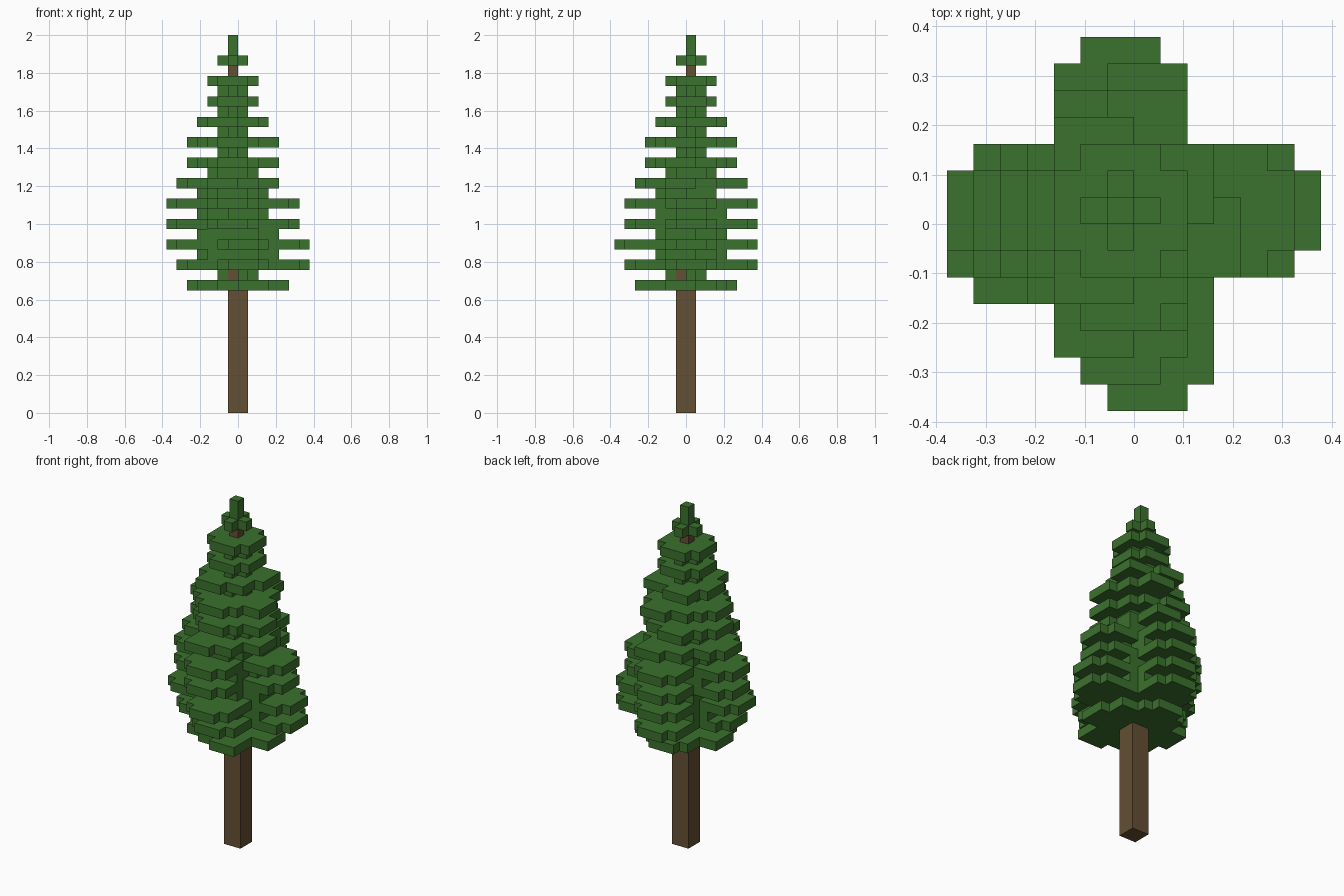
import bpy, bmesh, math, random
from mathutils import Vector

random.seed(4)
U = 2 / 37                      # edge of one block
LEAF_START, TRUNK_STEP, TOP = 12, 18, 35

if "Cube" in bpy.data.objects:
    bpy.data.objects.remove(bpy.data.objects["Cube"])


def material(name, rgb):
    mat = bpy.data.materials.new(name)
    mat.use_nodes = True
    mat.diffuse_color = (*rgb, 1)
    bsdf = mat.node_tree.nodes["Principled BSDF"]
    bsdf.inputs["Base Color"].default_value = (*rgb, 1)
    bsdf.inputs["Roughness"].default_value = 0.9
    return mat


def block_object(name, cells, solid, mat):
    """Mesh of the outer block faces, leaving out those hidden by solid cells."""
    bm = bmesh.new()
    for cell in cells:
        centre = Vector(cell) + Vector((0.5, 0.5, 0.5))
        for axis in range(3):
            for sign in (-1, 1):
                n = Vector((0, 0, 0))
                n[axis] = sign
                if tuple(int(a + b) for a, b in zip(cell, n)) in solid:
                    continue
                s = Vector((0, 0, 0))
                s[(axis + 1) % 3] = 0.5
                t = n.cross(s)
                mid = centre + n / 2
                corners = (mid - s - t, mid + s - t, mid + s + t, mid - s + t)
                bm.faces.new([bm.verts.new(c * U) for c in corners])
    bmesh.ops.remove_doubles(bm, verts=bm.verts, dist=U / 50)
    bmesh.ops.dissolve_limit(bm, angle_limit=math.radians(1),
                             verts=bm.verts, edges=bm.edges)
    mesh = bpy.data.meshes.new(name)
    bm.to_mesh(mesh)
    bm.free()
    mesh.materials.append(mat)
    obj = bpy.data.objects.new(name, mesh)
    bpy.context.collection.objects.link(obj)
    return obj


# Trunk: two blocks thick below, one block thick above
def trunk_cells(z):
    if z < TRUNK_STEP:
        return {(x, y, z) for x in (-1, 0) for y in (-1, 0)}
    return {(-1, 0, z)}


trunk = set().union(*(trunk_cells(z) for z in range(TOP)))

# Branch lengths per layer, in the order +x, +y, -x, -y
lengths = {12: 4, 13: 1, 14: (6, 6, 5, 5), 15: (3, 3, 3, 2), 16: 6,
           17: (3, 3, 3, 2), 18: 6, 19: 3, 20: 6, 21: (3, 2, 3, 3),
           22: (4, 5, 5, 5), 23: 2, 24: 4, 25: 1, 26: 4, 27: 1, 28: 3,
           29: 1, 30: 2, 31: 1, 32: 2, 34: 1}
directions = ((1, 0), (0, 1), (-1, 0), (0, -1))
thick_bases = ((0, 0), (-1, 0), (-1, -1), (0, -1))


def branch(base, direction, n, z):
    """Five-wide bough with a narrower tip."""
    dx, dy = direction
    shift = random.choice((-1, 0, 1)) if 3 <= n <= 5 else 0
    cells = set()
    for d in range(n + 1):
        tip = d == n
        half = min(2, n - 1) if tip and n < 2 else (1 if tip else min(2, n))
        if n == 1:
            half = 0
        off = shift if tip else 0
        for w in range(off - half, off + half + 1):
            cells.add((base[0] + dx * d - dy * w, base[1] + dy * d + dx * w, z))
    return cells


# Foliage layers and the leader shoot on top
foliage = {(-1, 0, TOP), (-1, 0, TOP + 1)}
for z, reach in lengths.items():
    reach = reach if isinstance(reach, tuple) else (reach,) * 4
    for base, direction, n in zip(thick_bases, directions, reach):
        foliage |= branch(base if z < TRUNK_STEP else (-1, 0), direction, n, z)
foliage -= trunk

bark = material("bark brown", (0.130, 0.080, 0.033))
needles = material("needle green", (0.044, 0.165, 0.026))
block_object("trunk", trunk, trunk, bark)
block_object("foliage", foliage, foliage | trunk, needles)
